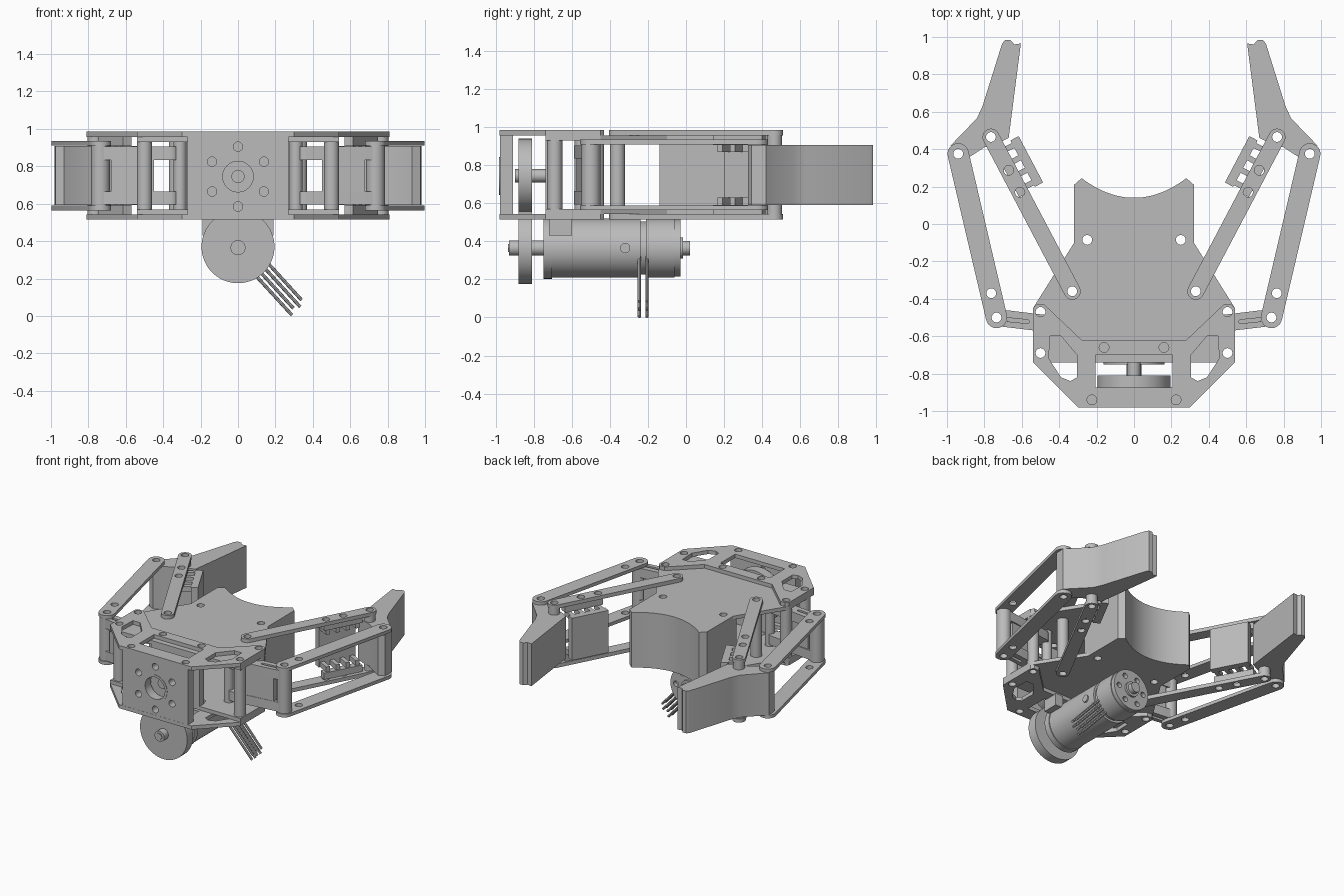
import bpy, bmesh, math
from mathutils import Vector

cube = bpy.data.objects.get("Cube")
if cube:
    bpy.data.objects.remove(cube, do_unlink=True)

grey = bpy.data.materials.new("machined grey")
grey.use_nodes = True
grey.diffuse_color = (0.5, 0.5, 0.5, 1)
grey.node_tree.nodes["Principled BSDF"].inputs["Base Color"].default_value = (0.5, 0.5, 0.5, 1)

MID = 0.75      # height of the horizontal mirror plane of the frame
MOTOR_Z = 0.365


def finish(name, mesh):
    ob = bpy.data.objects.new(name, mesh)
    bpy.context.collection.objects.link(ob)
    mesh.materials.clear()
    mesh.materials.append(grey)
    bpy.ops.object.select_all(action='DESELECT')
    ob.select_set(True)
    bpy.context.view_layer.objects.active = ob
    bpy.ops.object.shade_smooth_by_angle(angle=math.radians(30))
    return ob


def circle(x, y, r, n=32):
    return [(x + r * math.cos(2 * math.pi * i / n), y + r * math.sin(2 * math.pi * i / n))
            for i in range(n)]


def box(x0, x1, y0, y1):
    return [(x0, y0), (x1, y0), (x1, y1), (x0, y1)]


def flip(loop):
    return [(-x, y) for x, y in reversed(loop)]


def both(loop):
    return [loop, flip(loop)]


def symmetric(half):
    return half + flip(half)


def stadium(a, b, r, n=12):
    ang = math.atan2(b[1] - a[1], b[0] - a[0])
    arc = lambda c, s: [(c[0] + r * math.cos(s + math.pi * i / n),
                         c[1] + r * math.sin(s + math.pi * i / n)) for i in range(n + 1)]
    return arc(b, ang - math.pi / 2) + arc(a, ang + math.pi / 2)


def prism(name, loops, lo, hi, axis='Z'):
    """Extrude an outline, with further loops as holes, along Z or Y."""
    cu = bpy.data.curves.new(name, 'CURVE')
    cu.dimensions, cu.fill_mode, cu.extrude = '2D', 'BOTH', (hi - lo) / 2
    for loop in loops:
        sp = cu.splines.new('POLY')
        sp.points.add(len(loop) - 1)
        for p, (x, y) in zip(sp.points, loop):
            p.co = (x, y, 0, 1)
        sp.use_cyclic_u = True
    tmp = bpy.data.objects.new(name, cu)
    bpy.context.collection.objects.link(tmp)
    mesh = bpy.data.meshes.new_from_object(tmp.evaluated_get(bpy.context.evaluated_depsgraph_get()))
    bpy.data.objects.remove(tmp, do_unlink=True)
    bm = bmesh.new()
    bm.from_mesh(mesh)
    bmesh.ops.remove_doubles(bm, verts=bm.verts, dist=1e-5)
    mid = (lo + hi) / 2
    for v in bm.verts:
        x, y, z = v.co
        v.co = (x, y, z + mid) if axis == 'Z' else (x, mid - z, y)
    bmesh.ops.recalc_face_normals(bm, faces=bm.faces)
    bm.to_mesh(mesh)
    bm.free()
    return finish(name, mesh)


def pair_z(name, loops, lo, hi):
    """A plate above and its copy below the middle plane."""
    prism("upper_" + name, loops, MID + lo, MID + hi)
    prism("lower_" + name, loops, MID - hi, MID - lo)


def sides(name, loops, lo, hi, levels=prism):
    levels("left_" + name, loops, lo, hi)
    levels("right_" + name, [flip(l) for l in loops], lo, hi)


def rod(name, a, b, r, n=16):
    a, b = Vector(a), Vector(b)
    bm = bmesh.new()
    bmesh.ops.create_cone(bm, cap_ends=True, segments=n, radius1=r, radius2=r, depth=(b - a).length)
    rot = (b - a).to_track_quat('Z', 'Y')
    for v in bm.verts:
        v.co = rot @ v.co + (a + b) / 2
    mesh = bpy.data.meshes.new(name)
    bm.to_mesh(mesh)
    bm.free()
    return finish(name, mesh)


# Pivot points on the left side
ARM_ROOT, ARM_TIP = (0.33, -0.36), (0.765, 0.465)
LINK_ROOT, LINK_TIP = (0.735, -0.5), (0.94, 0.375)
POSTS = [(0.5, -0.47), (0.5, -0.69)]
HOLE = 0.026

# Palm plates with the concave end
arc = [(0.28 * math.cos(t), 0.245 - 0.105 * math.sin(t))
       for t in [math.pi * i / 24 for i in range(13)]]
arc = [(0.28 - 0.28 * i / 12, 0.14 + 0.105 * (1 - i / 12) ** 2) for i in range(12)]
side_edge = [(0.32, -0.1), (0.32, 0.21)]
palm_half = [(0.54, -0.74), (0.54, -0.45)] + side_edge + arc
holes = []
for c in POSTS + [ARM_ROOT, (0.25, -0.085), (0.16, -0.66)]:
    holes += both(circle(*c, HOLE))
pair_z("palm_plate", [symmetric(palm_half)] + holes, 0.18, 0.207)

# Solid palm block between the plates
prism("palm_block", [symmetric([(0.32, -0.14), (0.32, 0.21)] + arc)]
      + both(circle(0.25, -0.085, HOLE)), MID - 0.18, MID + 0.18)

# Front frame plates with windows
frame_half = [(0.3, -0.98), (0.54, -0.74), (0.54, -0.45), (0.52, -0.43), (0.48, -0.43), (0.28, -0.62)]
window = [(0.45, -0.6), (0.39, -0.6), (0.305, -0.7), (0.305, -0.82), (0.34, -0.84),
          (0.39, -0.82), (0.455, -0.72)]
frame = [symmetric(frame_half), box(-0.205, 0.205, -0.875, -0.7)] + both(window)
for c in POSTS + [(0.16, -0.66), (0.225, -0.94)]:
    frame += both(circle(*c, HOLE))
pair_z("frame_plate", frame, 0.207, 0.235)

# Front panel with shaft hole and screw ring
screws = [circle(0.16 * math.sin(k * math.pi / 3), 0.745 + 0.16 * math.cos(k * math.pi / 3), 0.025, 20)
          for k in range(6)]
prism("front_panel", [box(-0.27, 0.27, MID - 0.207, MID + 0.207), circle(0, 0.745, 0.085)] + screws,
      -0.979, -0.91, 'Y')
prism("panel_ring", [circle(0, 0.745, 0.1), circle(0, 0.745, 0.082)], -0.982, -0.95, 'Y')
prism("bearing_block", [box(-0.2, 0.2, MID - 0.18, MID + 0.18)], -0.74, -0.69, 'Y')

# Spacer posts
for i, c in enumerate(POSTS):
    sides(f"spacer_{i + 1}", [circle(*c, 0.04), circle(*c, HOLE)], MID - 0.18, MID + 0.18)
sides("arm_pivot", [circle(*ARM_ROOT, 0.04), circle(*ARM_ROOT, HOLE)], MID - 0.18, MID + 0.18)

# Inner arms, outer links and their pins
arm_holes = [circle(*c, HOLE) for c in (ARM_ROOT, ARM_TIP, (0.61, 0.17), (0.67, 0.287))]
sides("inner_arm", [stadium(ARM_ROOT, ARM_TIP, 0.045)] + arm_holes, 0.207, 0.235, pair_z)
link_holes = [circle(*c, HOLE) for c in (LINK_ROOT, LINK_TIP, (0.763, -0.37))]
sides("outer_link", [stadium(LINK_ROOT, LINK_TIP, 0.057)] + link_holes, 0.16, 0.185, pair_z)
sides("link_pin", [circle(*LINK_ROOT, 0.05), circle(*LINK_ROOT, HOLE)], MID - 0.16, MID + 0.16)
sides("arm_pin", [circle(*ARM_TIP, 0.04), circle(*ARM_TIP, HOLE)], MID - 0.207, MID + 0.207)

# Cranks: two slotted arms joined by a web
crank_end = (0.36, -0.545)
slot = stadium((0.57, -0.522), (0.69, -0.51), 0.01, 6)
sides("crank_arm", [stadium(crank_end, LINK_ROOT, 0.045), circle(*LINK_ROOT, HOLE), slot],
      0.085, 0.155, pair_z)
sides("crank_web", [[(0.45, -0.575), (0.68, -0.55), (0.68, -0.47), (0.45, -0.495)]],
      MID - 0.085, MID + 0.085)
sides("crank_axle", [circle(0.31, -0.55, 0.035)], MID - 0.18, MID + 0.18)

# Fingers
finger = [(0.605, 0.965), (0.64, 0.96), (0.66, 0.983), (0.69, 0.983), (0.705, 0.965), (0.81, 0.63),
          (0.84, 0.565), (0.98, 0.42), (0.975, 0.345), (0.93, 0.325), (0.8, 0.41), (0.73, 0.43),
          (0.67, 0.46)]
sides("finger", [finger] + [circle(*c, HOLE) for c in (ARM_TIP, LINK_TIP)], MID - 0.158, MID + 0.158)

# Grip pads, standing off the inner arms on ribs
along = (Vector(ARM_TIP) - Vector(ARM_ROOT)).normalized()
across = Vector((along.y, -along.x))
start = Vector((0.486, 0.222))


def slab(s0, s1, w0, w1):
    return [tuple(start + along * s + across * w) for s, w in ((s0, w0), (s1, w0), (s1, w1), (s0, w1))]


sides("grip_pad", [slab(0, 0.28, 0, 0.05)], MID - 0.158, MID + 0.158)
for i in range(4):
    s = 0.01 + i * 0.075
    sides(f"pad_rib_{i + 1}", [slab(s, s + 0.03, 0.045, 0.14)], 0.12, 0.158, pair_z)
sides("pad_rail", [slab(-0.01, 0.28, 0.1, 0.15)], 0.158, 0.207, pair_z)

# Upper wheel and shaft
prism("upper_wheel", [circle(0, 0.745, 0.195, 64)], -0.88, -0.81, 'Y')
prism("upper_shaft", [circle(0, 0.745, 0.035)], -0.9, -0.73, 'Y')

# Motor: drive wheel, can, groove, rear cap and shafts
Z = MOTOR_Z
prism("drive_wheel", [circle(0, Z + 0.005, 0.195, 64)], -0.88, -0.81, 'Y')
prism("drive_shaft", [circle(0, Z, 0.04), circle(0, Z, 0.02)], -0.93, -0.75, 'Y')
prism("shaft_tip", [circle(0, Z, 0.025, 6)], -0.935, -0.9, 'Y')
prism("motor_can", [circle(0, Z, 0.156, 64)], -0.705, -0.24, 'Y')
prism("motor_front_flange", [circle(0, Z, 0.162, 64)], -0.75, -0.705, 'Y')
prism("motor_groove", [circle(0, Z, 0.14, 48)], -0.24, -0.21, 'Y')
prism("motor_rear_body", [circle(0, Z, 0.156, 64)], -0.21, -0.06, 'Y')
vents = [circle(0.105 * math.cos(k * math.pi / 3), Z + 0.105 * math.sin(k * math.pi / 3), 0.02, 16)
         for k in range(6)]
prism("motor_rear_cap", [circle(0, Z, 0.15, 64)] + vents, -0.06, -0.03, 'Y')
prism("rear_boss", [circle(0, Z, 0.055)], -0.03, -0.015, 'Y')
prism("rear_shaft", [circle(0, Z, 0.038)], -0.03, 0.02, 'Y')
for name, s in (("left", 1), ("right", -1)):
    rod(name + "_motor_screw", (s * 0.14, -0.32, Z), (s * 0.165, -0.32, Z), 0.027)
    prism(name + "_motor_bracket", [box(*sorted((s * 0.125, s * 0.19)), 0.43, 0.52)], -0.72, -0.6, 'Y')

# Wire bundle
for row, y in enumerate((-0.245, -0.205)):
    for k in range(4):
        d = (k - 1.5) * 0.022
        tip = 0.015 * (k % 2)
        rod(f"wire_{row}_{k}", (0.09 + d, y, 0.29 + d), (0.322 + d - tip, y, 0.037 + d + tip), 0.009, 8)
